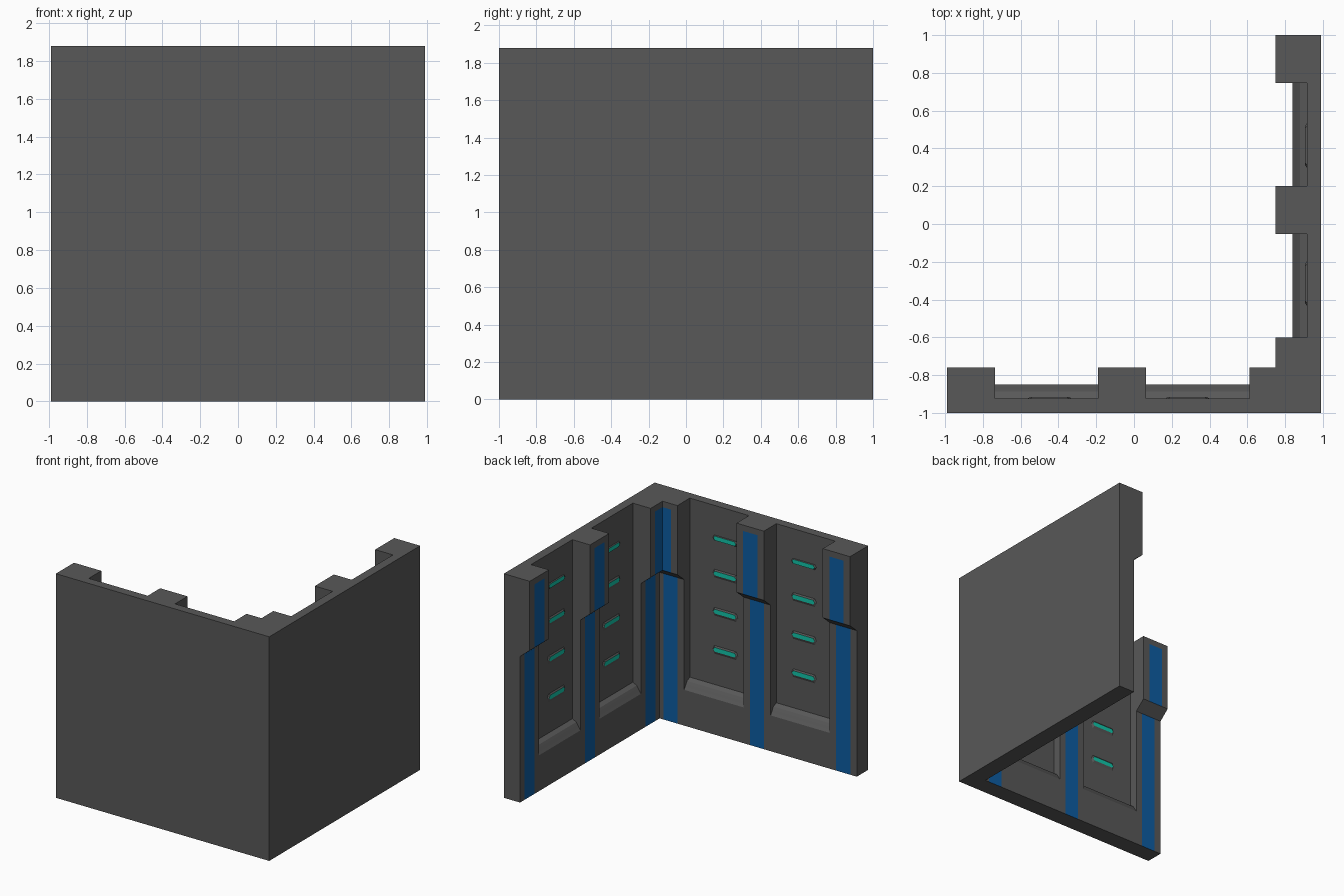
import bpy, bmesh

if "Cube" in bpy.data.objects:
    bpy.data.objects.remove(bpy.data.objects["Cube"])

H = 1.88                           # wall height
PANEL, BASE, CAP = 0.075, 0.15, 0.24   # thickness: recess, lower wall, upper pillar


def material(name, rgb):
    m = bpy.data.materials.new(name)
    m.diffuse_color = (*rgb, 1)
    m.use_nodes = True
    m.node_tree.nodes["Principled BSDF"].inputs["Base Color"].default_value = m.diffuse_color
    return m


GRAY = material("wall_gray", (0.098, 0.098, 0.098))
BLUE = material("stripe_blue", (0.004, 0.107, 0.36))
TEAL = material("light_teal", (0.006, 0.56, 0.40))

# Each wall: length and mapping of (along, depth, z) to world space
WALLS = [
    (1.98, lambda u, d, z: (u - 0.99, d - 1, z), 0.0),
    (2.00, lambda u, d, z: (0.99 - d, 1 - u, z), 0.042),
]

# Section profiles as (depth, z)
SILL = [(BASE, 0.30), (0.137, 0.32), (0.125, 0.34), (0.112, 0.36), (PANEL, 0.378)]
PANEL_PROFILE = [(0, 0), (BASE, 0)] + SILL + [(PANEL, H), (0, H)]
CORBEL = [(BASE + (CAP - BASE) * t / 5, 1.225 + 0.075 * t / 5) for t in range(6)]
PILLAR_UPPER = CORBEL + [(CAP, 1.83), (CAP, H), (PANEL, H)]
PILLAR_PROFILE = [(0, 0), (BASE, 0), (BASE, 0.30)] + PILLAR_UPPER + [(0, H)]
CHEEK = [SILL[0]] + PILLAR_UPPER + SILL[:0:-1]     # exposed pillar side


def finish(bm, name, mats):
    bmesh.ops.remove_doubles(bm, verts=bm.verts, dist=1e-4)
    bmesh.ops.dissolve_degenerate(bm, edges=bm.edges, dist=1e-4)
    bmesh.ops.recalc_face_normals(bm, faces=bm.faces)
    me = bpy.data.meshes.new(name)
    bm.to_mesh(me)
    bm.free()
    for m in mats:
        me.materials.append(m)
    ob = bpy.data.objects.new(name, me)
    bpy.context.collection.objects.link(ob)
    return ob


def face(bm, pts, mat=0):
    # Skip collapsed corners at the mitre
    clean = []
    for p in pts:
        if all(max(abs(a - b) for a, b in zip(p, q)) > 1e-5 for q in clean):
            clean.append(p)
    if len(clean) > 2:
        bm.faces.new([bm.verts.new(p) for p in clean]).material_index = mat


def strip(bm, put, length, profile, u0, u1, stripe=False):
    # Sweep a section along the wall, mitred at the inner corner
    for i, (d0, z0) in enumerate(profile):
        d1, z1 = profile[(i + 1) % len(profile)]
        clip = lambda u, d: min(u, length - d)
        blue = stripe and d0 == d1 and d0 > 0.1 and max(z0, z1) < 1.84
        face(bm, [put(clip(u0, d0), d0, z0), put(clip(u1, d0), d0, z0),
                  put(clip(u1, d1), d1, z1), put(clip(u0, d1), d1, z1)], int(blue))


# Corner wall: pillars, recessed panels and end caps
bm = bmesh.new()
for length, put, _ in WALLS:
    for k, (a, b) in enumerate([(0, 0.253), (0.80, 1.053), (1.602, 1.855)]):
        mid = (a + b) / 2
        end = 9 if k == 2 else b
        strip(bm, put, length, PILLAR_PROFILE, a, mid - 0.066)
        strip(bm, put, length, PILLAR_PROFILE, mid - 0.066, mid + 0.066, True)
        strip(bm, put, length, PILLAR_PROFILE, mid + 0.066, end)
        if k > 0:
            face(bm, [put(a, d, z) for d, z in CHEEK])
        if k < 2:
            face(bm, [put(b, d, z) for d, z in CHEEK])
    face(bm, [put(0, d, z) for d, z in PILLAR_PROFILE])
    strip(bm, put, length, PANEL_PROFILE, 0.253, 0.80)
    strip(bm, put, length, PANEL_PROFILE, 1.053, 1.602)
finish(bm, "corner_wall", [GRAY, BLUE])


# Strip lights: six-sided bevelled housings with a glowing face
def hexagon(put, u, d, z, w, h):
    return [put(u + x * w, d, z + y * h) for x, y in
            [(-1, 0), (-0.87, -1), (0.87, -1), (1, 0), (0.87, 1), (-0.87, 1)]]


bm = bmesh.new()
for length, put, shift in WALLS:
    for u in (0.543 + shift, 1.273 + shift):
        for z in (0.67, 0.99, 1.31, 1.61):
            top = z > 1.5
            outer = hexagon(put, u, PANEL - 0.001, z, 0.118, 0.022 if top else 0.036)
            inner = hexagon(put, u, PANEL + 0.009, z + (0 if top else 0.006), 0.105, 0.018)
            for i in range(6):
                j = (i + 1) % 6
                face(bm, [outer[i], outer[j], inner[j], inner[i]])
            face(bm, inner, 1)
            face(bm, outer[::-1])
finish(bm, "strip_lights", [GRAY, TEAL])
